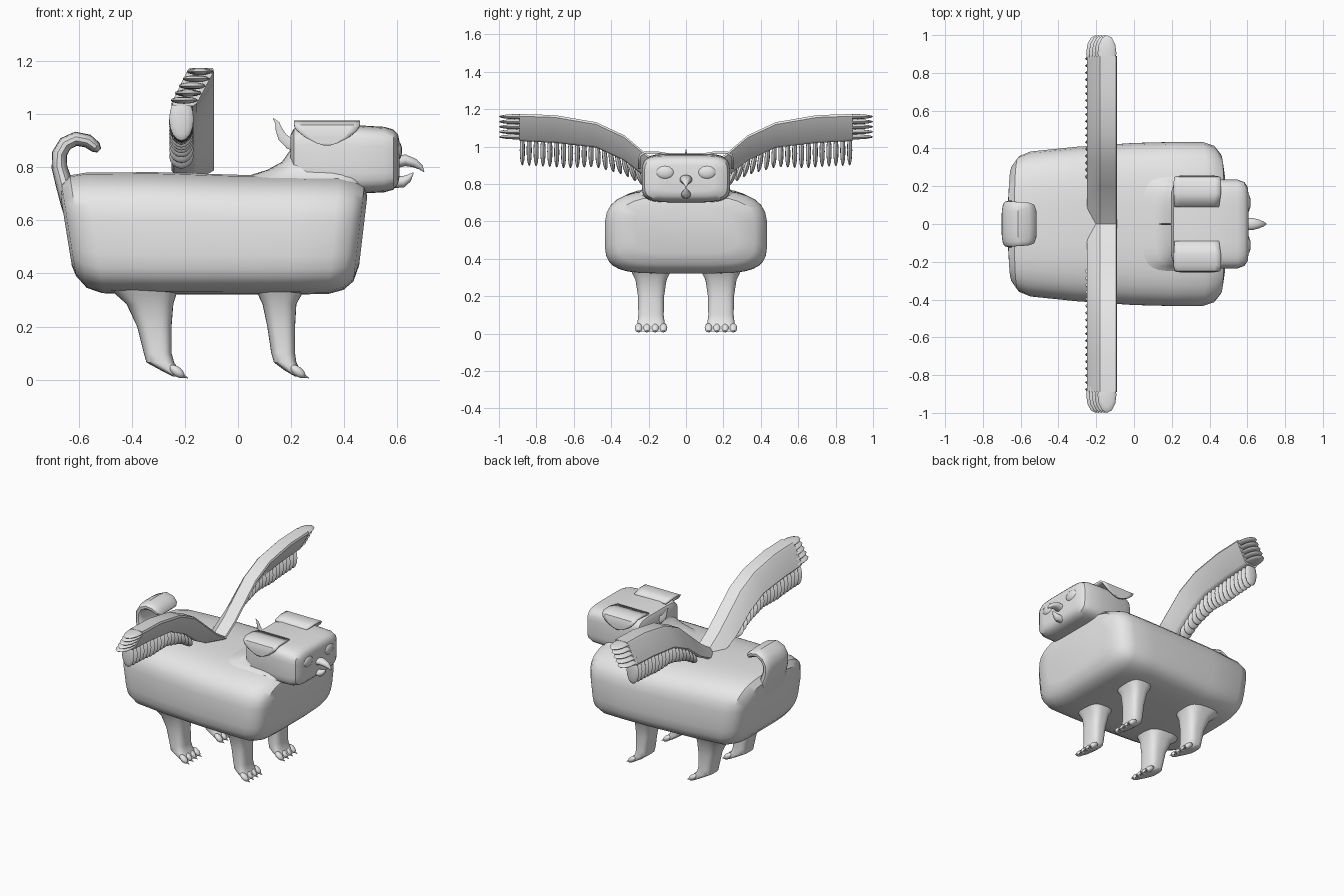
import bpy, bmesh, math
from mathutils import Vector, Matrix

if "Cube" in bpy.data.objects:
    bpy.data.objects.remove(bpy.data.objects["Cube"])

grey = bpy.data.materials.new("plain grey")
grey.diffuse_color = (0.8, 0.8, 0.8, 1)
grey.use_nodes = True
grey.node_tree.nodes["Principled BSDF"].inputs["Base Color"].default_value = grey.diffuse_color


def finish(name, bm, mirror=False):
    bmesh.ops.recalc_face_normals(bm, faces=bm.faces[:])
    me = bpy.data.meshes.new(name)
    bm.to_mesh(me)
    bm.free()
    me.materials.append(grey)
    ob = bpy.data.objects.new(name, me)
    bpy.context.collection.objects.link(ob)
    if mirror:
        m = ob.modifiers.new("mirror", 'MIRROR')
        m.use_axis = (False, True, False)
        m.use_mirror_merge = False
    return ob


def oval(a, b, n_up=2.0, n_low=None, count=32):
    """Superellipse outline, with its own squareness above and below."""
    pts = []
    for i in range(count):
        t = 2 * math.pi * (i + 0.5) / count
        c, s = math.cos(t), math.sin(t)
        n = n_up if s > 0 or n_low is None else n_low
        pts.append((a * math.copysign(abs(c) ** (2 / n), c),
                    b * math.copysign(abs(s) ** (2 / n), s)))
    return pts


def loft(bm, rings):
    rows = [[bm.verts.new(p) for p in r] for r in rings]
    k = len(rows[0])
    for r, q in zip(rows, rows[1:]):
        for i in range(k):
            bm.faces.new((r[i], r[(i + 1) % k], q[(i + 1) % k], q[i]))
    bm.faces.new(rows[0])
    bm.faces.new(rows[-1])


def loft_x(name, stations, n_up, n_low, shear=0.0):
    """Stations: x, half width, low z, high z."""
    bm = bmesh.new()
    rings = []
    for x, w, lo, hi in stations:
        mid = (lo + hi) / 2
        rings.append([(x * (1 + shear * (mid + v - 0.55)), u, mid + v)
                      for u, v in oval(w, (hi - lo) / 2, n_up, n_low)])
    loft(bm, rings)
    return finish(name, bm)


def loft_z(name, stations, y, n, mirror=False):
    """Stations: z, left x, right x, half width."""
    bm = bmesh.new()
    loft(bm, [[((a + b) / 2 + u, y + v, z) for u, v in oval((b - a) / 2, w, n)]
              for z, a, b, w in stations])
    return finish(name, bm, mirror)


def curl(name, path, n=2.0):
    """Tube in the xz plane. Path: x, z, half thickness, half width."""
    bm = bmesh.new()
    rings = []
    for i, (x, z, t, w) in enumerate(path):
        p, q = path[max(i - 1, 0)], path[min(i + 1, len(path) - 1)]
        d = Vector((q[0] - p[0], 0, q[1] - p[1])).normalized()
        nor = Vector((-d.z, 0, d.x))
        rings.append([Vector((x, 0, z)) + nor * u + Vector((0, v, 0))
                      for u, v in oval(t, w, n, count=20)])
    loft(bm, rings)
    return finish(name, bm)


def ball(bm, centre, size, tilt=0.0, axis='Y'):
    m = (Matrix.Translation(centre) @ Matrix.Rotation(tilt, 4, axis)
         @ Matrix.Diagonal((*size, 1)))
    bmesh.ops.create_uvsphere(bm, u_segments=12, v_segments=8, radius=1, matrix=m)


# Body, neck and head
loft_x("body", [
    (-0.645, .22, .43, .69), (-0.635, .31, .39, .735), (-0.60, .36, .345, .77),
    (-0.54, .385, .325, .78), (-0.3, .41, .32, .782), (0, .43, .32, .772),
    (.2, .435, .32, .772), (.36, .435, .322, .77), (.42, .415, .338, .755),
    (.455, .37, .37, .735), (.47, .28, .43, .69)], 3.2, 4.5, 0.25)
loft_z("neck", [
    (.64, .0, .47, .40), (.69, -.02, .478, .36), (.735, -.02, .485, .285),
    (.765, .03, .50, .24), (.79, .11, .50, .225), (.82, .165, .50, .215),
    (.87, .20, .50, .20)], 0, 4)
loft_x("head", [
    (.197, .17, .76, .92), (.21, .21, .73, .945), (.26, .23, .705, .962),
    (.45, .235, .70, .958), (.55, .235, .705, .952), (.585, .222, .715, .942),
    (.602, .195, .735, .925), (.607, .15, .76, .90)], 5, 5)

# Tail curling forward
curl("tail", [
    (-.60, .58, .04, .17), (-.63, .66, .037, .145), (-.655, .74, .033, .125),
    (-.672, .80, .03, .12), (-.672, .85, .029, .12), (-.65, .888, .028, .12),
    (-.61, .907, .027, .118), (-.565, .898, .026, .115), (-.535, .875, .022, .105),
    (-.522, .862, .010, .08)], 3)

# Beak and thin crest at the back of the head
curl("upper_beak", [(.59, .818, .024, .034), (.63, .826, .022, .032),
                    (.665, .815, .017, .022), (.687, .80, .010, .012), (.70, .783, .002, .002)])
curl("lower_beak", [(.59, .745, .024, .026), (.62, .745, .022, .025),
                    (.64, .757, .015, .018), (.66, .779, .002, .002)])
curl("crest", [(.23, .875, .022, .006), (.195, .888, .021, .006), (.168, .912, .018, .006),
               (.154, .942, .013, .005), (.148, .966, .008, .005), (.133, .983, .002, .002)])

# Eyes
bm = bmesh.new()
ball(bm, (.598, .112, .862), (.02, .052, .038))
finish("eyes", bm, True)

# Folded ears
bm = bmesh.new()
rows = []
for y, z, a, b in [(.09, .958, .215, .45), (.16, .969, .21, .46), (.22, .968, .21, .46),
                   (.243, .955, .212, .458), (.249, .935, .225, .445),
                   (.25, .91, .255, .415), (.25, .89, .295, .375), (.25, .881, .325, .345)]:
    rows.append([bm.verts.new((a + (b - a) * i / 8, y, z)) for i in range(9)])
for r, q in zip(rows, rows[1:]):
    for i in range(8):
        bm.faces.new((r[i], r[i + 1], q[i + 1], q[i]))
ear = finish("ears", bm, True)
sol = ear.modifiers.new("thickness", 'SOLIDIFY')
sol.thickness = 0.012
sol.offset = 0

# Legs, paws and claws
front = [(.37, .05, .26, .12), (.32, .075, .24, .10), (.285, .092, .22, .083),
         (.2, .11, .215, .07), (.1, .125, .215, .068), (.065, .135, .22, .072),
         (.035, .175, .235, .074), (.012, .215, .25, .072)]
rear = [(.37, -.51, -.21, .12), (.32, -.46, -.232, .10), (.285, -.42, -.243, .083),
        (.2, -.38, -.25, .07), (.1, -.355, -.25, .068), (.065, -.345, -.24, .072),
        (.035, -.29, -.222, .074), (.012, -.245, -.207, .072)]
for name, legs, shift in (("front", front, 0), ("rear", rear, -.455)):
    loft_z(name + "_legs", legs, .187, 3, True)
    bm = bmesh.new()
    for i in range(4):
        y = .187 + (i - 1.5) * .044
        ball(bm, (.225 + shift, y, .031), (.034, .021, .018), math.radians(38))
        m = (Matrix.Translation((.25 + shift, y, .013))
             @ Matrix.Rotation(math.radians(112), 4, 'Y'))
        bmesh.ops.create_cone(bm, cap_ends=True, segments=8, radius1=.012,
                              radius2=.001, depth=.038, matrix=m)
    finish(name + "_toes", bm, True)

# Wings: slanted slabs. Stations: y, top z, bottom z
wing = [(0, .80, .74), (.1, .865, .775), (.2, .95, .825), (.33, 1.06, .925),
        (.48, 1.13, .995), (.7, 1.168, 1.02), (.89, 1.174, 1.03)]
bm = bmesh.new()
rings = []
for y, t, b in wing:
    x = -.25 if y > .05 else -.225
    rings.append([(-.095, y, t), (-.09, y, t - .012), (-.155, y, b + .01), (-.17, y, b),
                  (x + .01, y, b), (x, y, b + .012), (-.19, y, t - .01), (-.18, y, t)])
loft(bm, rings)
finish("wings", bm, True)


def wing_bottom(y):
    for (y0, _, b0), (y1, _, b1) in zip(wing, wing[1:]):
        if y <= y1:
            return b0 + (b1 - b0) * (y - y0) / (y1 - y0)


# Hanging feathers along the trailing edge
bm = bmesh.new()
for i in range(18):
    f = i / 17
    y = .24 + .625 * f
    top = wing_bottom(y) + .035
    low = wing_bottom(y) - (.065 + .065 * min(1, f * 1.6))
    lean = math.radians(22) * max(0, 1 - f * 2.5)
    ball(bm, (-.213, y + .01, (top + low) / 2), (.046, .014, (top - low) / 2), -lean, 'X')
finish("trailing_feathers", bm, True)

# Finger feathers at the wing tips
bm = bmesh.new()
for i in range(5):
    f = i / 4
    ball(bm, (-.143 - .06 * f, .905, 1.16 - .108 * f), (.05, .095, .0135))
finish("tip_feathers", bm, True)

# Smooth shading with sharp edges kept
bpy.ops.object.select_all(action='SELECT')
bpy.context.view_layer.objects.active = bpy.data.objects["body"]
bpy.ops.object.shade_smooth_by_angle(angle=math.radians(35))
